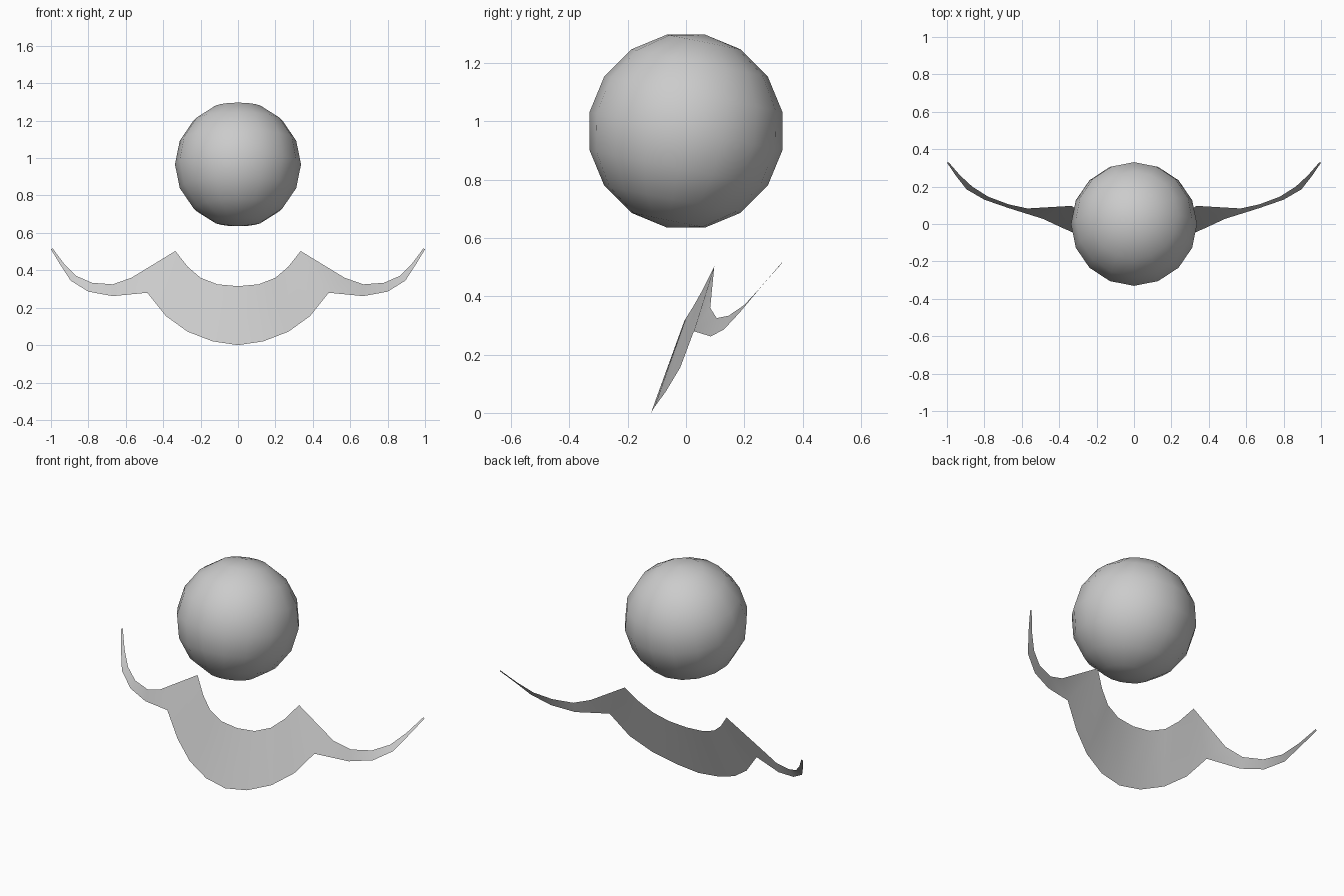
import bpy, bmesh, math

if "Cube" in bpy.data.objects:
    bpy.data.objects.remove(bpy.data.objects["Cube"])

# head: low-poly smooth ball, tipped slightly backwards
bpy.ops.mesh.primitive_uv_sphere_add(segments=16, ring_count=8, radius=0.337,
                                     location=(0, 0, 0.966),
                                     rotation=(math.radians(-11.25), 0, 0))
head = bpy.context.object
head.name = "head_ball"
bpy.ops.object.shade_smooth()

# curved sheet: matching upper and lower edge points of the right half (x, y, z)
upper_inner = [(0, -.006, .315), (.11, 0, .325), (.2, .022, .36), (.268, .055, .418), (.335, .097, .503)]
lower_inner = [(0, -.12, 0), (.135, -.108, .02), (.27, -.07, .072), (.385, -.02, .155), (.485, .027, .28)]
upper_wing = [(.57, .083, .36), (.67, .105, .325), (.78, .146, .333), (.865, .2, .37), (.93, .26, .435), (.991, .33, .517)]
lower_wing = [(.485, .027, .28), (.67, .085, .262), (.8, .13, .286), (.895, .185, .345), (.95, .255, .43), (1, .328, .512)]

bm = bmesh.new()


def add_strip(top, bottom):
    t = [bm.verts.new(p) for p in top]
    b = [bm.verts.new(p) for p in bottom]
    for i in range(len(t) - 1):
        bm.faces.new((b[i], b[i + 1], t[i + 1], t[i]))


add_strip(upper_inner, lower_inner)
add_strip(upper_wing, lower_wing)
# shoulder triangle joining the body to the arm
bm.faces.new([bm.verts.new(p) for p in (lower_inner[-1], upper_wing[0], upper_inner[-1])])
bmesh.ops.remove_doubles(bm, verts=bm.verts, dist=1e-4)

mesh = bpy.data.meshes.new("body_and_arms")
bm.to_mesh(mesh)
bm.free()
body = bpy.data.objects.new("body_and_arms", mesh)
bpy.context.collection.objects.link(body)
mirror = body.modifiers.new("mirror", 'MIRROR')
mirror.merge_threshold = 0.001
mesh.polygons.foreach_set("use_smooth", [True] * len(mesh.polygons))
